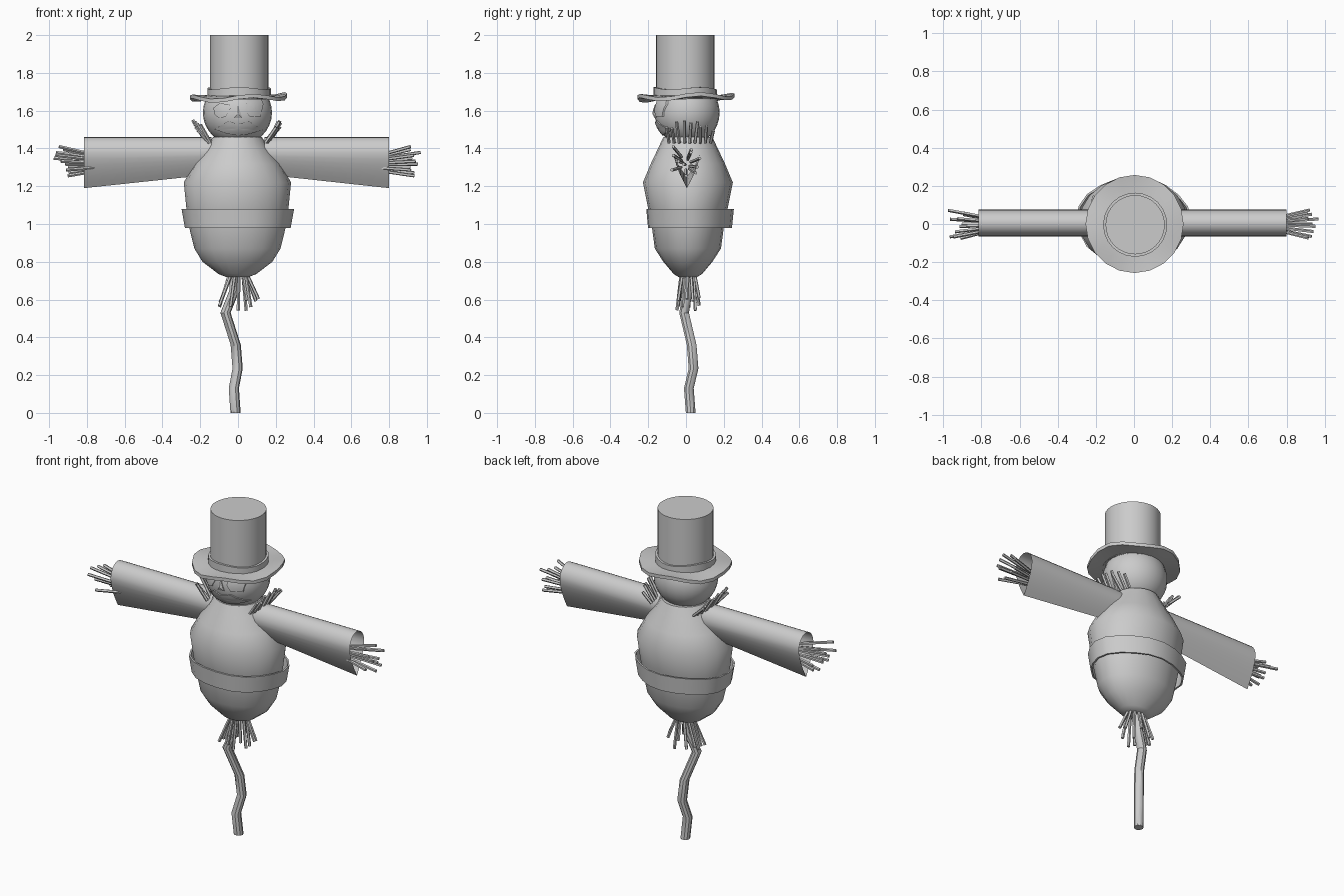
import bpy, bmesh, math, random
from mathutils import Vector

if "Cube" in bpy.data.objects:
    bpy.data.objects.remove(bpy.data.objects["Cube"])

random.seed(4)
TAU = 2 * math.pi


def finish(name, bm, angle=35):
    bmesh.ops.remove_doubles(bm, verts=bm.verts, dist=1e-5)
    bmesh.ops.recalc_face_normals(bm, faces=bm.faces)
    me = bpy.data.meshes.new(name)
    bm.to_mesh(me)
    bm.free()
    ob = bpy.data.objects.new(name, me)
    bpy.context.collection.objects.link(ob)
    bpy.ops.object.select_all(action='DESELECT')
    ob.select_set(True)
    bpy.context.view_layer.objects.active = ob
    if angle:
        bpy.ops.object.shade_smooth_by_angle(angle=math.radians(angle))
    return ob


def loft(name, rings, caps=True, angle=35):
    """Skin a list of closed rings with equal point counts."""
    bm = bmesh.new()
    vs = [[bm.verts.new(p) for p in r] for r in rings]
    n = len(vs[0])
    for a, b in zip(vs, vs[1:]):
        for i in range(n):
            j = (i + 1) % n
            bm.faces.new((a[i], a[j], b[j], b[i]))
    if caps:
        bm.faces.new(vs[0])
        bm.faces.new(vs[-1])
    return finish(name, bm, angle)


def ring(cx, cy, z, rx, ry, n, wave=lambda a: 0, bulge=lambda a: 1):
    return [(cx + rx * bulge(a) * math.cos(a), cy + ry * bulge(a) * math.sin(a), z + wave(a))
            for a in (TAU * i / n for i in range(n))]


def straws(name, pairs, r=0.009):
    """Five-sided sticks between pairs of points."""
    bm = bmesh.new()
    for a, b in pairs:
        a, b = Vector(a), Vector(b)
        q = (b - a).to_track_quat('Z', 'Y')
        ends = [[bm.verts.new(p + q @ Vector((r * math.cos(TAU * k / 5), r * math.sin(TAU * k / 5), 0)))
                 for k in range(5)] for p in (a, b)]
        for k in range(5):
            j = (k + 1) % 5
            bm.faces.new((ends[0][k], ends[0][j], ends[1][j], ends[1][k]))
        bm.faces.new(ends[0])
        bm.faces.new(ends[1])
    return finish(name, bm, 0)


# Stuffed body
profile = [(0.72, .06, .05), (0.735, .10, .075), (0.80, .185, .13), (0.87, .228, .175), (0.98, .255, .19),
           (1.08, .270, .21), (1.22, .284, .238), (1.32, .228, .196), (1.40, .168, .158), (1.46, .13, .13)]
loft("body", [ring(-.003, .01, z, rx, ry, 20) for z, rx, ry in profile])

# Loose waist band, slightly wavy
wob = lambda a: 1 + 0.018 * math.sin(5 * a + .6)
belt = [(0.98, .280, .222), (1.08, .298, .232), (1.08, .288, .222), (0.98, .270, .212), (0.98, .280, .222)]
loft("waist_band", [ring(-.004, .018, z, rx, ry, 20, bulge=wob) for z, rx, ry in belt], caps=False)

# Head
HC, HR = Vector((-.003, .006, 1.59)), Vector((.183, .172, .175))
bm = bmesh.new()
bmesh.ops.create_uvsphere(bm, u_segments=24, v_segments=16, radius=1)
for v in bm.verts:
    v.co = Vector(c * r for c, r in zip(v.co, HR)) + HC
finish("head", bm)


# Face patches laid on the head surface
def patch(name, pts, lift=0.007, peak=0.0):
    cx = sum(p[0] for p in pts) / len(pts)
    cz = sum(p[1] for p in pts) / len(pts)
    n = len(pts)

    def on_head(x, z, up):
        u, w = (x - HC.x) / HR.x, (z - HC.z) / HR.z
        return (x, HC.y - HR.y * math.sqrt(max(.02, 1 - u * u - w * w)) - up, z)

    dense = []
    for i in range(n):
        a, b = pts[i], pts[(i + 1) % n]
        dense += [(a[0] + (b[0] - a[0]) * t / 3, a[1] + (b[1] - a[1]) * t / 3) for t in range(3)]
    rings = [[on_head(x, z, -.012) for x, z in dense]]
    for s in (1, .66, .33, .02):
        rings.append([on_head(cx + (x - cx) * s, cz + (z - cz) * s, lift + peak * (1 - s)) for x, z in dense])
    loft(name, rings)


patch("left_eye", [(-.13, 1.615), (-.10, 1.638), (-.045, 1.635), (-.04, 1.61), (-.065, 1.568), (-.10, 1.56),
                   (-.125, 1.58)])
patch("right_eye", [(.05, 1.662), (.125, 1.66), (.135, 1.635), (.12, 1.568), (.06, 1.57), (.04, 1.605)])
patch("nose", [(-.022, 1.562), (.022, 1.562), (0, 1.63)], .004, .008)
patch("mouth", [(-.125, 1.502), (-.05, 1.545), (0, 1.528), (.055, 1.545), (.135, 1.498), (.06, 1.476),
                (0, 1.468), (-.06, 1.478)])

# Hat: crown, band and warped brim
loft("hat_crown", [ring(.006, -.004, z, .155, .155, 32) for z in (1.66, 2.0)])
band_wave = lambda a: .006 * math.sin(3 * a)
loft("hat_band", [ring(.006, -.004, 1.66, .168, .168, 24),
                  ring(.006, -.004, 1.718, .168, .168, 24, band_wave),
                  ring(.006, -.004, 1.718, .15, .15, 24, band_wave)], caps=False)
warp = lambda a: .012 * math.sin(4 * a + .5) + .007 * math.sin(a + .8)
half = lambda a: warp(a) * .3
loft("hat_brim", [ring(.003, 0, 1.682, .14, .14, 20), ring(.003, 0, 1.68, .2, .2, 20, half),
                  ring(.003, 0, 1.68, .257, .257, 20, warp), ring(.003, 0, 1.66, .257, .257, 20, warp),
                  ring(.003, 0, 1.662, .2, .2, 20, half), ring(.003, 0, 1.664, .14, .14, 20)])


# Hanging sleeves: teardrop section, open at the cuff
def sleeve_ring(x, bottom, wide):
    top, pts = 1.46, []
    for i in range(24):
        a = TAU * i / 24
        s, c = math.sin(a), math.cos(a)
        mid = top - .085
        if s >= 0:
            pts.append((x, .005 + wide * c, mid + (top - mid) * s))
        else:
            t = -math.asin(s) / (math.pi / 2)
            w = wide * (1 - t ** 1.5)
            pts.append((x, .005 + math.copysign(w, c), mid - (mid - bottom) * t))
    return pts


for side, end, name in ((-1, .815, "left"), (1, .80, "right")):
    loft(name + "_sleeve", [sleeve_ring(side * .14, 1.262, .07), sleeve_ring(side * end, 1.19, .07)], caps=False)

    # Straw hand poking out of the cuff
    hand = []
    for i in range(11):
        t = i / 10
        y = .075 * math.sin(i * 2.4)
        z = 1.255 + .155 * t
        tip = .91 + .07 * random.random() if t > .3 else .89 + .05 * random.random()
        hand.append(((side * .72, y * .35, 1.32 + (z - 1.33) * .45), (side * tip, y, z)))
    straws(name + "_hand_straw", hand)

    # Straw tuft at the shoulder
    tuft = []
    for i in range(9):
        y = -.09 + .22 * i / 8
        dy = (i - 4) * .004 + random.uniform(-.012, .012)
        x = .17 - abs(y - .01) * .25
        tuft.append(((side * x, y, 1.43), (side * (x + .05 + .025 * random.random()),
                                           y + dy, 1.56 - abs(y) * .35 - .03 * random.random())))
    straws(name + "_shoulder_straw", tuft)

# Straw hanging under the body
skirt = []
for i in range(13):
    a = TAU * i / 13
    z = random.uniform(.54, .61)
    f = .7 + .3 * random.random()
    skirt.append(((.045 * math.cos(a), .01 + .035 * math.sin(a), .74),
                  (-.01 + .12 * f * math.cos(a), .005 + .07 * f * math.sin(a), z)))
straws("bottom_straw", skirt)

# Crooked pole
path = [(-.013, .025, 0), (-.022, .015, .13), (-.002, .04, .235), (-.012, .03, .36),
        (-.066, -.01, .53), (-.018, .01, .65), (-.018, .015, .78)]
loft("pole", [ring(x, y, z, .027, .027, 10) for x, y, z in path])
